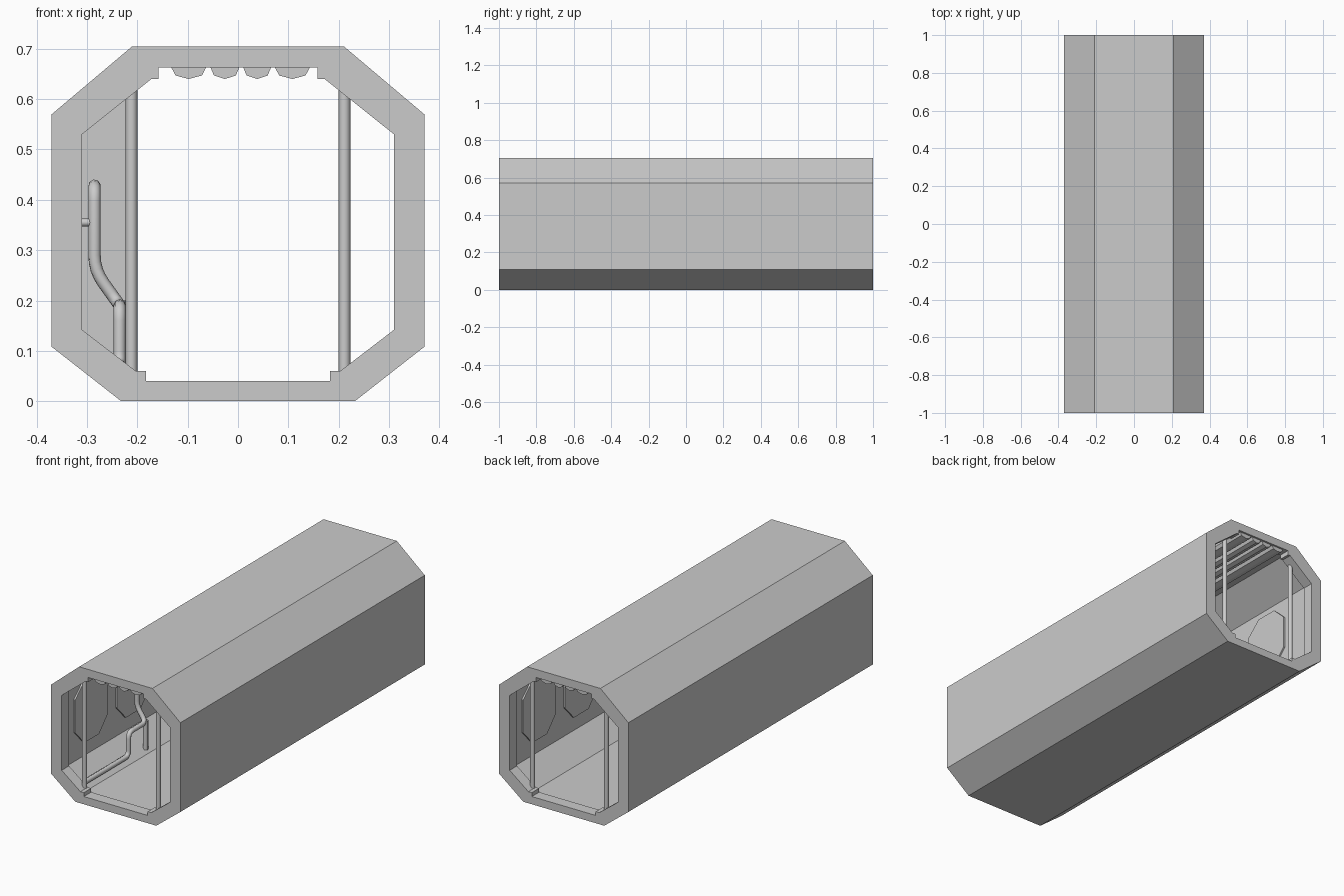
import bpy, bmesh, math
from mathutils import Vector

if "Cube" in bpy.data.objects:
    bpy.data.objects.remove(bpy.data.objects["Cube"])


def mesh_object(name, bm):
    bmesh.ops.recalc_face_normals(bm, faces=bm.faces)
    me = bpy.data.meshes.new(name)
    bm.to_mesh(me)
    bm.free()
    ob = bpy.data.objects.new(name, me)
    bpy.context.collection.objects.link(ob)
    return ob


def mirrored(half):
    # right half listed top to bottom, closed by its mirror image
    return half + [(-x, z) for x, z in reversed(half)]


def prism(name, pts, offset):
    # flat polygon extruded by offset
    bm = bmesh.new()
    face = bm.faces.new([bm.verts.new(p) for p in pts])
    ext = bmesh.ops.extrude_face_region(bm, geom=[face], use_keep_orig=True)
    moved = [g for g in ext["geom"] if isinstance(g, bmesh.types.BMVert)]
    bmesh.ops.translate(bm, verts=moved, vec=offset)
    return mesh_object(name, bm)


def pipe(name, pts, radius, bend=0.03):
    # tube along a path with rounded corners
    pts = [Vector(p) for p in pts]
    path = [pts[0]]
    for a, b, c in zip(pts, pts[1:], pts[2:]):
        p = b + (a - b).normalized() * bend
        q = b + (c - b).normalized() * bend
        for i in range(5):
            t = i / 4
            path.append(p * (1 - t) ** 2 + b * 2 * t * (1 - t) + q * t * t)
    path.append(pts[-1])
    cu = bpy.data.curves.new(name, "CURVE")
    cu.dimensions = "3D"
    cu.bevel_depth = radius
    cu.bevel_resolution = 2
    cu.use_fill_caps = True
    sp = cu.splines.new("POLY")
    sp.points.add(len(path) - 1)
    for s, p in zip(sp.points, path):
        s.co = (*p, 1)
    ob = bpy.data.objects.new(name, cu)
    bpy.context.collection.objects.link(ob)
    return ob


# Corridor hull: outer skin, end frames and recessed interior in one loft
outer = mirrored([(.158, .705), (.185, .705), (.21, .705), (.37, .57),
                  (.37, .108), (.232, 0), (.21, 0), (.183, 0)])
opening = mirrored([(.158, .663), (.158, .64), (.172, .64), (.31, .53),
                    (.31, .142), (.203, .06), (.183, .06), (.183, .04)])
cavity = mirrored([(.158, .682), (.175, .682), (.195, .682), (.335, .555),
                   (.335, .128), (.215, .036), (.2, .036), (.183, .036)])
rings = [(outer, -1), (opening, -1), (opening, -.94), (cavity, -.94),
         (cavity, .94), (opening, .94), (opening, 1), (outer, 1)]
bm = bmesh.new()
loops = [[bm.verts.new((x, y, z)) for x, z in prof] for prof, y in rings]
for k, a in enumerate(loops):
    b = loops[(k + 1) % len(loops)]
    for i in range(len(a)):
        j = (i + 1) % len(a)
        bm.faces.new((a[i], a[j], b[j], b[i]))
bmesh.ops.dissolve_limit(bm, angle_limit=.01, verts=bm.verts, edges=bm.edges)
mesh_object("corridor_hull", bm)

# Corner posts just inside each end frame
for y, end in ((-.953, "front"), (.953, "back")):
    for s, side in ((-1, "left"), (1, "right")):
        bpy.ops.mesh.primitive_cylinder_add(vertices=16, radius=.0115, depth=.605,
                                            location=(s * .2115, y, .3525))
        bpy.context.object.name = f"{end}_{side}_post"
        bpy.ops.object.shade_smooth_by_angle()

# Ceiling ducts: faceted bars along the whole corridor
for i, (x, w) in enumerate([(-.098, .035), (-.026, .029), (.038, .028), (.108, .035)]):
    prof = [(-w, .664), (-w * .75, .647), (0, .640), (w * .75, .647), (w, .664),
            (w * .75, .683), (-w * .75, .683)]
    prism(f"ceiling_duct_{i + 1}", [(x + u, -.99, z) for u, z in prof], (0, 1.98, 0))

# Chamfered panels on both side walls
for s, side in ((-1, "left"), (1, "right")):
    for i in range(5):
        y = s * (-.63 + i * .34)
        shape = [(-.135, .28), (-.06, .2), (.06, .2), (.135, .28),
                 (.135, .45), (.06, .52), (-.06, .52), (-.135, .45)]
        prism(f"{side}_wall_panel_{i + 1}",
              [(s * .337, y + u, z) for u, z in shape], (-s * .01, 0, 0))

# Partition standing out from the left wall
prism("left_partition", [(x, -.16, z) for x, z in
                         [(-.337, .126), (-.337, .557), (-.206, .674), (-.206, .034)]],
      (0, .03, 0))

# Service pipe running up the left wall to the partition
pipe("service_pipe", [(-.235, -.95, .07), (-.235, -.56, .07), (-.235, -.56, .19),
                      (-.235, -.42, .19), (-.285, -.42, .26), (-.285, -.42, .428),
                      (-.285, -.15, .428)], .0125)
pipe("service_pipe_leg", [(-.235, -.42, .2), (-.235, -.42, .05)], .0125)

# Wall clamp for the pipe
pipe("pipe_clamp", [(-.337, -.42, .355), (-.285, -.42, .355)], .008)
